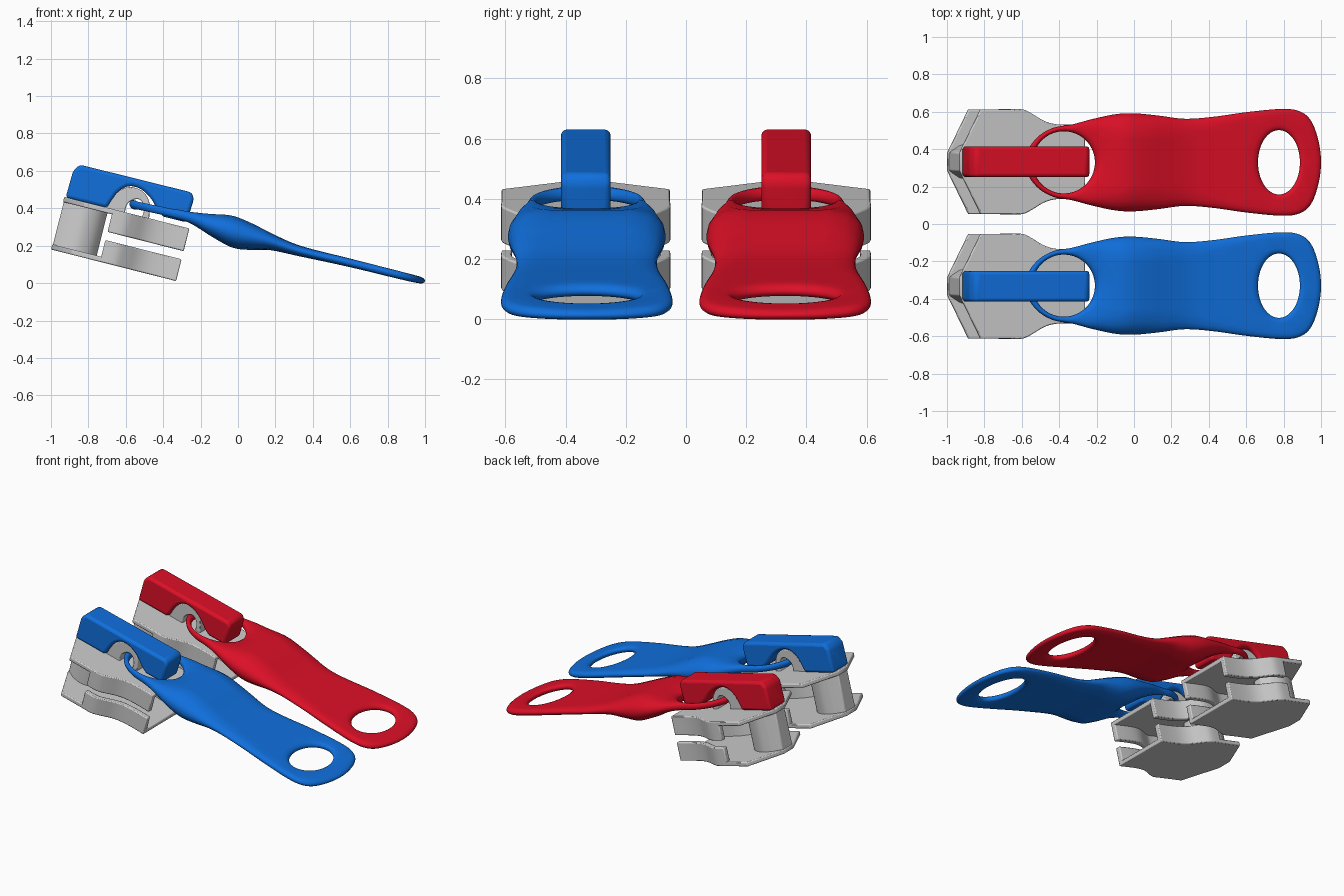
import bpy, bmesh, math
from mathutils import Vector
from mathutils.geometry import delaunay_2d_cdt

if "Cube" in bpy.data.objects:
    bpy.data.objects.remove(bpy.data.objects["Cube"])

TILT = math.radians(14.2)


def spline(pts, n, closed=False):
    """Catmull-Rom curve through points of any dimension."""
    m, out = len(pts), []
    for i in range(m if closed else m - 1):
        idx = [i - 1, i, i + 1, i + 2]
        a, b, c, d = [pts[k % m] if closed else pts[min(max(k, 0), m - 1)] for k in idx]
        for s in range(n):
            t = s / n
            out.append(tuple(0.5 * (2 * q + (r - p) * t + (2 * p - 5 * q + 4 * r - u) * t * t
                                    + (3 * q - p - 3 * r + u) * t ** 3)
                             for p, q, r, u in zip(a, b, c, d)))
    return out if closed else out + [tuple(pts[-1])]


def prism(bm, pts, lo, hi, side=False):
    """Extrude an outline upward, or sideways in y when side is True."""
    put = (lambda p, h: (p[0], h, p[1])) if side else (lambda p, h: (p[0], p[1], h))
    a = [bm.verts.new(put(p, lo)) for p in pts]
    b = [bm.verts.new(put(p, hi)) for p in pts]
    faces = [bm.faces.new(a[::-1]), bm.faces.new(b)]
    for i in range(len(pts)):
        j = (i + 1) % len(pts)
        faces.append(bm.faces.new((a[i], a[j], b[j], b[i])))
    bmesh.ops.recalc_face_normals(bm, faces=faces)


def mesh_from(bm, name):
    me = bpy.data.meshes.new(name)
    bm.to_mesh(me)
    bm.free()
    return me


def place(name, me, loc, tilt, bevel=0, segs=2, mat=None, angle=40):
    ob = bpy.data.objects.new(name, me)
    bpy.context.collection.objects.link(ob)
    ob.location, ob.rotation_euler = loc, (0, tilt, 0)
    if bevel:
        m = ob.modifiers.new("bevel", 'BEVEL')
        m.width, m.segments, m.limit_method = bevel, segs, 'ANGLE'
        m.angle_limit = math.radians(35)
    if mat:
        ob.data.materials.append(mat)
    bpy.ops.object.select_all(action='DESELECT')
    ob.select_set(True)
    bpy.context.view_layer.objects.active = ob
    bpy.ops.object.shade_smooth_by_angle(angle=math.radians(angle))


def mirrored(half):
    return half + [(x, -y) for x, y in reversed(half)]


# slider body: two plates, side flanges, wedge post and lug
def body_mesh():
    bm = bmesh.new()
    edge = spline([(.27, .28), (.345, .28), (.40, .255), (.46, .22), (.52, .202),
                   (.60, .197), (.69, .2)], 4)
    plate = mirrored([(0, .05), (.115, .28)] + edge)
    prism(bm, plate, 0, .028)
    prism(bm, plate, .262, .29)
    for s in (1, -1):
        wall = [(x, s * y) for x, y in edge] + [(x, s * (y - .035)) for x, y in reversed(edge)]
        prism(bm, wall, .005, .12)
        prism(bm, wall, .165, .285)
    post = mirrored([(.004, .048)] + spline([(.06, .085), (.13, .1), (.2, .075), (.245, .025)], 4))
    prism(bm, post, .01, .28)
    outer = spline([(.23, .28), (.26, .37), (.31, .42), (.36, .43), (.41, .415), (.45, .37), (.47, .28)], 3)
    inner = spline([(.43, .28), (.43, .33), (.41, .365), (.385, .375), (.355, .36), (.335, .33), (.335, .28)], 3)
    prism(bm, outer + inner, -.06, .06, True)
    return mesh_from(bm, "slider_body")


# cap arching over the lug
def cap_mesh():
    bm = bmesh.new()
    arch = spline([(.54, .318), (.5, .345), (.46, .388), (.41, .422), (.36, .435), (.31, .425),
                   (.265, .375), (.235, .288)], 2)
    prism(bm, [(.008, .288), (.012, .44), (.04, .477), (.655, .48), (.675, .45), (.668, .318)] + arch,
          -.082, .082, True)
    return mesh_from(bm, "cap")


# pull tab: outline with two holes, inflated to a rounded thickness
def tab_mesh():
    half = [(-.565, .07), (-.51, .14), (-.43, .185), (-.33, .203), (-.22, .232), (-.1, .257),
            (0, .262), (.13, .25), (.27, .233), (.42, .243), (.6, .268), (.78, .285),
            (.88, .275), (.945, .225), (.985, .12)]
    outline = spline([(-.58, 0)] + half + [(1, 0)] + [(x, -y) for x, y in reversed(half)], 12, True)
    loops = [outline]
    holes = ((-.375, .166, .166), (.775, .112, .172))
    for cx, rx, ry in holes:
        loops.append([(cx + rx * math.cos(k * math.tau / 192), ry * math.sin(k * math.tau / 192))
                      for k in range(192)])
    # x, middle height, half thickness, edge rounding
    prof = spline([(-.6, .428, .024, .02), (-.4, .385, .025, .02), (-.26, .352, .03, .03),
                   (-.15, .312, .058, .08), (-.03, .275, .085, .12), (.08, .247, .07, .12),
                   (.17, .224, .047, .1), (.33, .172, .029, .07), (.6, .108, .023, .035),
                   (.94, .024, .02, .025), (1.01, .012, .011, .025)], 10)

    def at(x):
        for a, b in zip(prof, prof[1:]):
            if x <= b[0]:
                t = (x - a[0]) / (b[0] - a[0])
                return [p + (q - p) * t for p, q in zip(a, b)][1:]
        return prof[-1][1:]

    def inside(x, y):
        if any(((x - c) / rx) ** 2 + (y / ry) ** 2 < 1 for c, rx, ry in holes):
            return False
        hit = False
        for (ax, ay), (bx, by) in zip(outline, outline[1:] + outline[:1]):
            if (ay > y) != (by > y) and x < ax + (bx - ax) * (y - ay) / (by - ay):
                hit = not hit
        return hit

    dense = [p for l in loops for p in l]

    def dist(x, y):
        return math.sqrt(min((x - a) ** 2 + (y - b) ** 2 for a, b in dense))

    pts, edges = [], []
    for l in loops:
        ring = l[::2]
        n, base = len(ring), len(pts)
        pts += ring
        edges += [(base + i, base + (i + 1) % n) for i in range(n)]
    for l in loops:
        n = len(l)
        for i in range(0, n, 2):
            tx, ty = l[(i + 1) % n][0] - l[i - 1][0], l[(i + 1) % n][1] - l[i - 1][1]
            k = math.hypot(tx, ty)
            for f in (.05, .2, .5, 1):
                d = f * at(l[i][0])[2]
                x, y = l[i][0] + ty / k * d, l[i][1] - tx / k * d
                if dist(x, y) > .85 * d and inside(x, y):
                    pts.append((x, y))
    for i in range(-14, 26):
        for j in range(-7, 8):
            x, y = i * .04, j * .04
            if inside(x, y) and dist(x, y) > at(x)[2] + .01:
                pts.append((x, y))
    vs, _, tris = delaunay_2d_cdt([Vector(p) for p in pts], edges, [], 0, 1e-5)[:3]

    bm = bmesh.new()
    top, bot, rim = [], [], []
    for v in vs:
        mid, h, r = at(v.x)
        d = dist(v.x, v.y)
        rim.append(d < 1e-4)
        f = 0 if rim[-1] else math.sqrt(1 - (1 - min(d / r, 1)) ** 2)
        a = bm.verts.new((v.x, v.y, mid + h * f))
        top.append(a)
        bot.append(a if rim[-1] else bm.verts.new((v.x, v.y, mid - h * f)))
    for t in tris:
        if all(rim[i] for i in t):
            continue
        c = sum((vs[i] for i in t), Vector((0, 0))) / 3
        if inside(c.x, c.y):
            bm.faces.new([top[i] for i in t])
            bm.faces.new([bot[i] for i in reversed(t)])
    bmesh.ops.delete(bm, geom=[v for v in bm.verts if not v.link_faces], context='VERTS')
    bmesh.ops.recalc_face_normals(bm, faces=bm.faces[:])
    return mesh_from(bm, "pull_tab")


body, cap, tab = body_mesh(), cap_mesh(), tab_mesh()
for label, y, col in (("blue", -.333, (.005, .16, .72, 1)), ("red", .333, (.72, .005, .02, 1))):
    mat = bpy.data.materials.new(label)
    mat.diffuse_color = col
    mat.use_nodes = True
    mat.node_tree.nodes["Principled BSDF"].inputs["Base Color"].default_value = mat.diffuse_color
    place(label + "_slider_body", body.copy(), (-1, y, .18), TILT, .006, 2)
    place(label + "_cap", cap.copy(), (-1, y, .18), TILT, .018, 3, mat)
    place(label + "_pull_tab", tab.copy(), (0, y * .99, 0), 0, mat=mat, angle=75)
